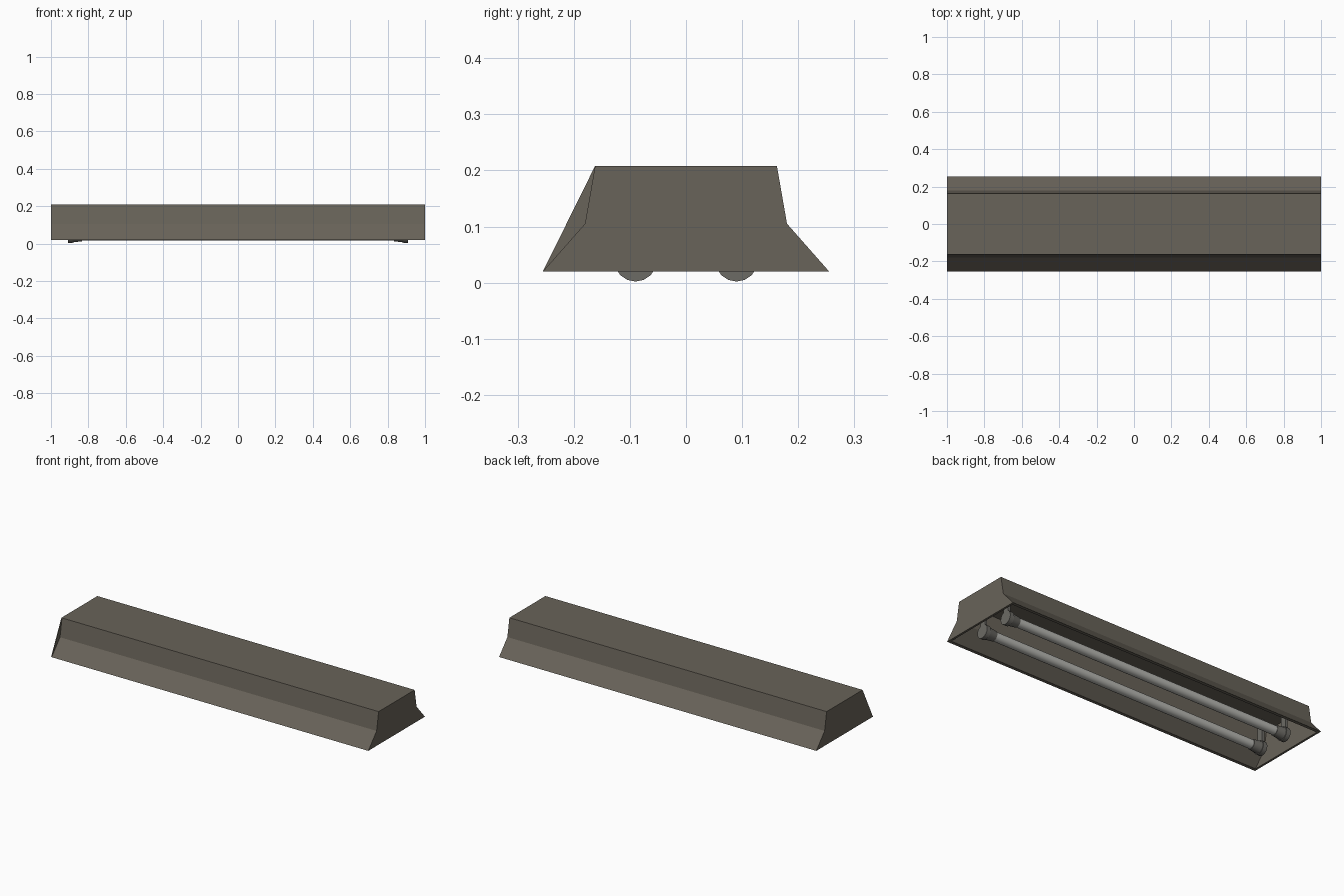
import bpy, bmesh
from math import pi
from mathutils import Matrix

cube = bpy.data.objects.get("Cube")
if cube:
    bpy.data.objects.remove(cube, do_unlink=True)


def material(name, rgb):
    m = bpy.data.materials.new(name)
    m.use_nodes = True
    m.diffuse_color = (*rgb, 1)
    m.node_tree.nodes["Principled BSDF"].inputs["Base Color"].default_value = (*rgb, 1)
    return m


housing_mat = material("warm grey metal", (0.14, 0.125, 0.10))
socket_mat = material("socket grey", (0.15, 0.145, 0.13))
tube_mat = material("pale glass", (0.48, 0.48, 0.45))


def finish(name, bm, mat, smooth=False):
    bmesh.ops.recalc_face_normals(bm, faces=bm.faces)
    mesh = bpy.data.meshes.new(name)
    bm.to_mesh(mesh)
    bm.free()
    mesh.materials.append(mat)
    ob = bpy.data.objects.new(name, mesh)
    bpy.context.collection.objects.link(ob)
    if smooth:
        bpy.ops.object.select_all(action="DESELECT")
        ob.select_set(True)
        bpy.context.view_layer.objects.active = ob
        bpy.ops.object.shade_smooth_by_angle()
    return ob


def open_trough(bm, half_profile, half_length):
    """Loft a mirrored (y, z) profile along x, open below; return the rim corners."""
    section = half_profile + [(-y, z) for y, z in reversed(half_profile)]
    ends = [[bm.verts.new((x, y, z)) for y, z in section]
            for x in (-half_length, half_length)]
    for end in ends:
        bm.faces.new(end)
    a, b = ends
    for i in range(len(section) - 1):
        bm.faces.new((a[i], a[i + 1], b[i + 1], b[i]))
    return [a[0], a[-1], b[-1], b[0]]


# Housing: outer skin, inner reflector and the flat rim joining them
bm = bmesh.new()
outer = open_trough(bm, [(0.255, 0.02), (0.18, 0.105), (0.162, 0.208)], 1.0)
inner = open_trough(bm, [(0.237, 0.02), (0.17, 0.098), (0.152, 0.198)], 0.988)
for i in range(4):
    j = (i + 1) % 4
    bm.faces.new((outer[i], outer[j], inner[j], inner[i]))
finish("housing", bm, housing_mat)

# Triangular fin filling the front notch at one end
bm = bmesh.new()
fin = [(-0.255, 0.02), (-0.18, 0.105), (-0.162, 0.208)]
face = bm.faces.new([bm.verts.new((-1.0, y, z)) for y, z in fin])
moved = bmesh.ops.extrude_face_region(bm, geom=[face])["geom"]
bmesh.ops.translate(bm, vec=(0.004, 0, 0),
                    verts=[v for v in moved if isinstance(v, bmesh.types.BMVert)])
finish("end_fin", bm, housing_mat)


def cylinder(bm, x0, x1, r0, r1, y, z, sides):
    bmesh.ops.create_cone(
        bm, cap_ends=True, segments=sides, radius1=r0, radius2=r1, depth=abs(x1 - x0),
        matrix=Matrix.Translation(((x0 + x1) / 2, y, z))
        @ Matrix.Rotation(pi / 2 if x1 > x0 else -pi / 2, 4, "Y"))


# Tubes with a stepped socket and a hanger at each end
axis_z = 0.04
for side, y in (("front", -0.09), ("back", 0.09)):
    bm = bmesh.new()
    cylinder(bm, -0.85, 0.85, 0.025, 0.025, y, axis_z, 16)
    finish(side + "_tube", bm, tube_mat, True)
    for hand, s in (("left", 1), ("right", -1)):
        bm = bmesh.new()
        cylinder(bm, s * 0.91, s * 0.885, 0.038, 0.038, y, axis_z, 16)
        cylinder(bm, s * 0.885, s * 0.835, 0.034, 0.028, y, axis_z, 16)
        finish(f"{side}_{hand}_socket", bm, socket_mat, True)
        bm = bmesh.new()
        bmesh.ops.create_cube(
            bm, size=1, matrix=Matrix.Translation((s * 0.9, y, 0.12))
            @ Matrix.Diagonal((0.015, 0.035, 0.16, 1)))
        finish(f"{side}_{hand}_hanger", bm, socket_mat)
